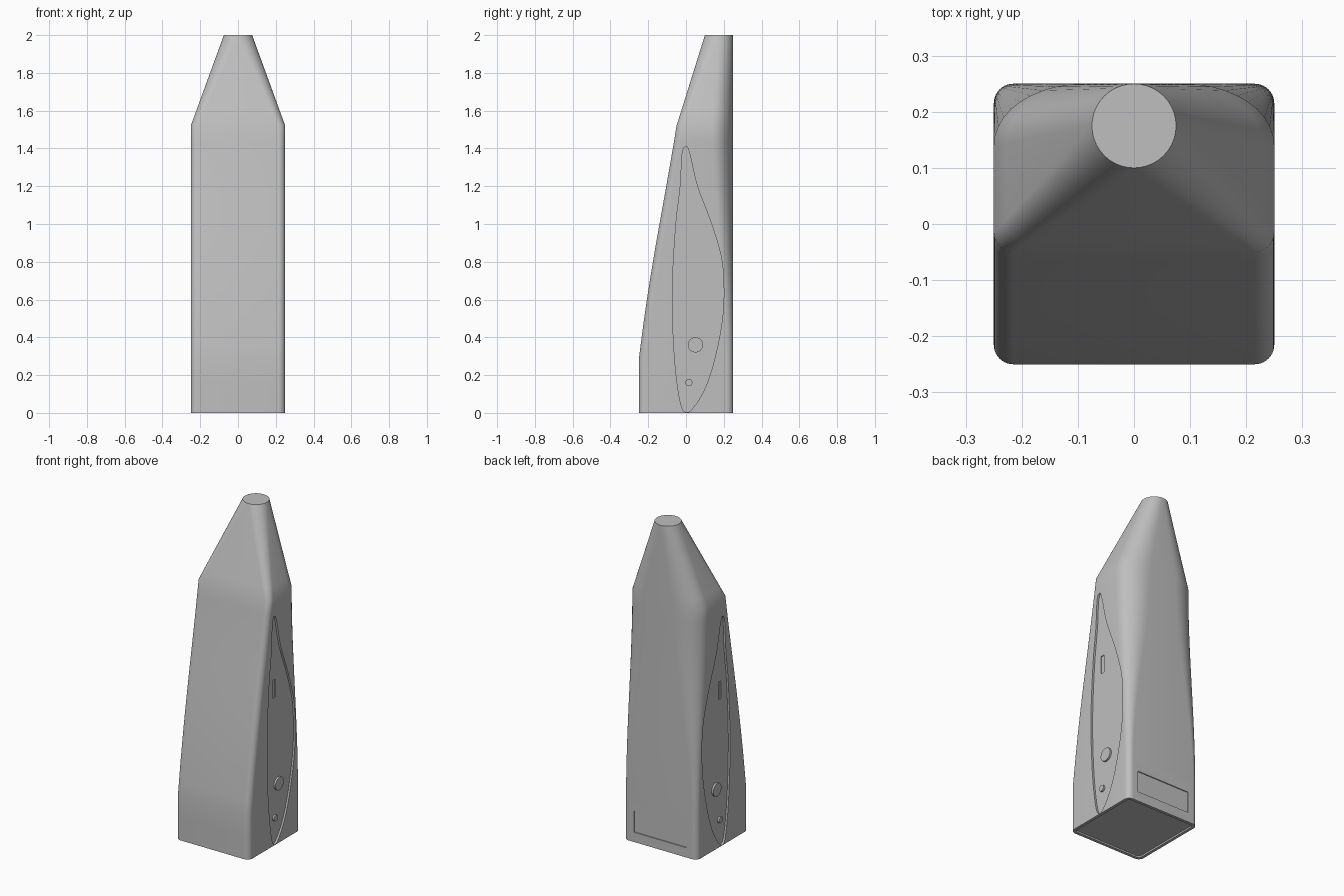
import bpy, bmesh, math
from mathutils import Vector

if "Cube" in bpy.data.objects:
    bpy.data.objects.remove(bpy.data.objects["Cube"])

grey = bpy.data.materials.new("light_grey")
grey.diffuse_color = (0.52, 0.52, 0.52, 1)
grey.use_nodes = True
grey.node_tree.nodes["Principled BSDF"].inputs["Base Color"].default_value = grey.diffuse_color


def mesh_object(name, bm):
    bmesh.ops.recalc_face_normals(bm, faces=bm.faces)
    me = bpy.data.meshes.new(name)
    bm.to_mesh(me)
    bm.free()
    me.materials.append(grey)
    ob = bpy.data.objects.new(name, me)
    bpy.context.collection.objects.link(ob)
    return ob


def loft(name, rings):
    """Skin closed rings of equal length and cap both ends."""
    bm = bmesh.new()
    rows = [[bm.verts.new(p) for p in ring] for ring in rings]
    n = len(rows[0])
    for a, b in zip(rows, rows[1:]):
        for i in range(n):
            j = (i + 1) % n
            bm.faces.new((a[i], a[j], b[j], b[i]))
    bm.faces.new(rows[0][::-1])
    bm.faces.new(rows[-1])
    return mesh_object(name, bm)


def section(z, half, y0, y1, front, back, steps=10):
    """Rounded rectangle; front and back are (rx, ry) corner radii."""
    pts = []
    for sx, sy, start in ((1, 1, 0), (-1, 1, 90), (-1, -1, 180), (1, -1, 270)):
        rx, ry = back if sy > 0 else front
        cx = sx * (half - rx)
        cy = y1 - ry if sy > 0 else y0 + ry
        for k in range(steps + 1):
            a = math.radians(start + 90 * k / steps)
            pts.append((cx + rx * math.cos(a), cy + ry * math.sin(a), z))
    return pts


def smooth_closed(points, steps=8):
    """Catmull-Rom curve through a closed outline."""
    out, n = [], len(points)
    for i in range(n):
        p0, p1, p2, p3 = (Vector(points[(i + k) % n]) for k in (-1, 0, 1, 2))
        for s in range(steps):
            t = s / steps
            out.append(0.5 * (2 * p1 + (p2 - p0) * t + (2 * p0 - 5 * p1 + 4 * p2 - p3) * t * t
                              + (3 * p1 - p0 - 3 * p2 + p3) * t ** 3))
    return out


def side_prism(name, outline, x0, x1):
    return loft(name, [[(x, p[0], p[1]) for p in outline] for x in (x0, x1)])


def circle(y, z, r, n=32):
    return [(y + r * math.cos(2 * math.pi * k / n), z + r * math.sin(2 * math.pi * k / n))
            for k in range(n)]


def box(name, x0, x1, y0, y1, z0, z1):
    return loft(name, [[(x0, y0, z), (x1, y0, z), (x1, y1, z), (x0, y1, z)] for z in (z0, z1)])


# Body: square foot, front sweeping back, rear corners growing rounder
rings = [section(z, 0.25, -0.25, 0.25, (0.035, 0.035), (0.035, 0.035)) for z in (0, 0.14, 0.28)]
for k in range(1, 17):
    t = k / 16
    z = 0.28 + 1.24 * t
    front_y = -0.25 + 0.2 * (t - 0.05 * math.sin(math.pi * t) * (1 - t) * 1.6)
    g = t * t * (3 - 2 * t)
    rings.append(section(z, 0.25, front_y, 0.25, (0.035, 0.035),
                         (0.035 + 0.125 * g, 0.035 + 0.075 * g)))
# Tapered neck ending in a round tip
lower = rings[-1]
tip = section(2, 0.075, 0.1, 0.25, (0.075, 0.075), (0.075, 0.075))
for k in range(1, 9):
    rings.append([Vector(a).lerp(Vector(b), k / 8) for a, b in zip(lower, tip)])
body = loft("body", rings)

# Recesses: teardrop side panels with slots, rear label area, underside
teardrop = smooth_closed([
    (0, 1.41), (-0.02, 1.37), (-0.03, 1.2), (-0.053, 1.0), (-0.07, 0.72), (-0.07, 0.48),
    (-0.055, 0.23), (-0.028, 0.05), (0, 0.004), (0.04, 0.03), (0.1, 0.13), (0.15, 0.28),
    (0.19, 0.48), (0.2, 0.65), (0.187, 0.82), (0.135, 1.0), (0.06, 1.2), (0.02, 1.37)])
floor_x = 0.238
cutters = [box("rear_label_cutter", -0.18, 0.18, 0.244, 0.3, 0.06, 0.19),
           loft("underside_cutter", [section(z, 0.232, -0.232, 0.232, (0.02, 0.02), (0.02, 0.02))
                                     for z in (-0.05, 0.01)])]
for s, side in ((1, "right"), (-1, "left")):
    cutters.append(side_prism(side + "_panel_cutter", teardrop, s * floor_x, s * 0.3))
    xs = sorted((s * (floor_x - 0.005), s * 0.29))
    cutters.append(box(side + "_slot_cutter", *xs, 0.0, 0.025, 0.9, 1.01))
bpy.context.view_layer.objects.active = body
for c in cutters:
    mod = body.modifiers.new(c.name, 'BOOLEAN')
    mod.operation, mod.solver, mod.object = 'DIFFERENCE', 'EXACT', c
    bpy.ops.object.modifier_apply(modifier=mod.name)
    bpy.data.objects.remove(c)

# Raised buttons on both side panels
parts = [body]
for s, side in ((1, "right"), (-1, "left")):
    for label, y, z, r in (("large", 0.05, 0.36, 0.04), ("small", 0.015, 0.16, 0.019)):
        parts.append(side_prism(f"{side}_{label}_button", circle(y, z, r),
                                s * (floor_x - 0.004), s * 0.249))

bpy.ops.object.select_all(action='DESELECT')
for p in parts:
    p.select_set(True)
bpy.ops.object.shade_smooth_by_angle(angle=math.radians(30))
